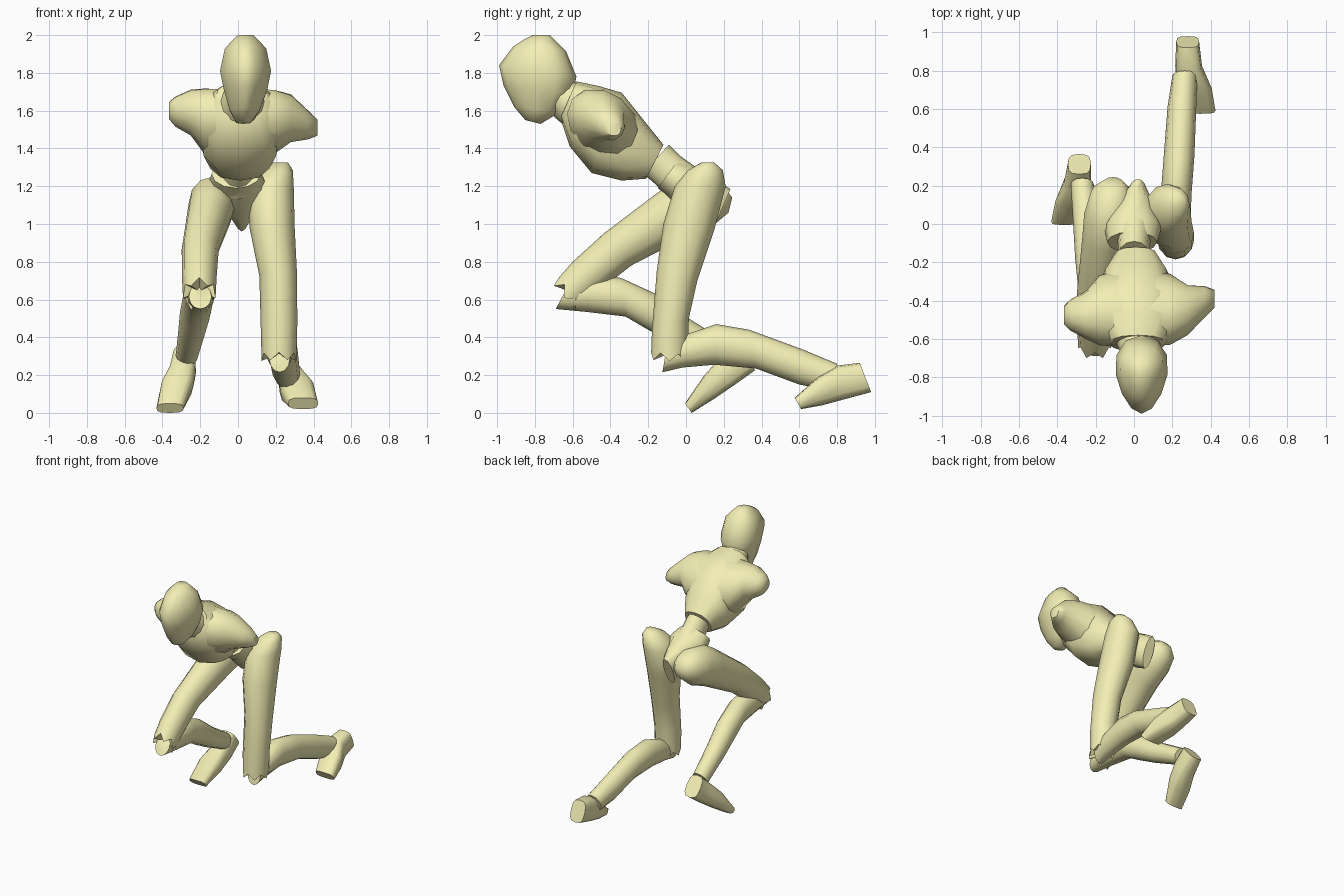
import bpy, bmesh, math
from mathutils import Vector

N = 12  # sides per cross-section


def loft(name, rings, taper=0.0, jag=0.0, box=1.0):
    """Skin a closed body over rings of (centre, side vector, up vector)."""
    bm = bmesh.new()
    axis = (rings[-1][0] - rings[-2][0]).normalized()
    loops = []
    for i, (c, a, b) in enumerate(rings):
        loop = []
        for k in range(N):
            t = 2 * math.pi * k / N
            s, u = [math.copysign(abs(v) ** box, v) for v in (math.sin(t), math.cos(t))]
            p = c + a * s * (1 - taper * u) + b * u
            if jag and i == len(rings) - 1:
                p += axis * (jag if k % 2 else -jag)
            loop.append(bm.verts.new(p))
        loops.append(loop)
    for l0, l1 in zip(loops, loops[1:]):
        for k in range(N):
            j = (k + 1) % N
            bm.faces.new((l0[k], l0[j], l1[j], l1[k]))
    bm.faces.new(loops[0])
    if jag:  # broken joint end with a recessed middle
        mid = bm.verts.new(rings[-1][0] - axis * jag)
        for k in range(N):
            bm.faces.new((loops[-1][k], loops[-1][(k + 1) % N], mid))
    else:
        bm.faces.new(loops[-1])
    bmesh.ops.recalc_face_normals(bm, faces=bm.faces)
    me = bpy.data.meshes.new(name)
    bm.to_mesh(me)
    bm.free()
    ob = bpy.data.objects.new(name, me)
    bpy.context.collection.objects.link(ob)
    me.materials.append(MAT)
    bpy.ops.object.select_all(action='DESELECT')
    ob.select_set(True)
    bpy.context.view_layer.objects.active = ob
    bpy.ops.object.shade_smooth_by_angle(angle=math.radians(58))
    return ob


def body(name, secs, **kw):
    """Sections: two side-view outline points, centre x, half width."""
    rings = []
    for y1, z1, y2, z2, x, w in secs:
        p, q = Vector((x, y1, z1)), Vector((x, y2, z2))
        rings.append(((p + q) / 2, Vector((w, 0, 0)), (p - q) / 2))
    return loft(name, rings, **kw)


def stub(name, secs):
    """Sections across x: x, y, z, radius along the spine, radius across it."""
    along, across = Vector((0, -.78, .62)), Vector((0, .62, .78))
    return loft(name, [(Vector((x, y, z)), along * r, across * s) for x, y, z, r, s in secs])


MAT = bpy.data.materials.new("straw")
MAT.diffuse_color = (0.90, 0.86, 0.46, 1)

# head and neck
body("head", [(-.81, 2.0, -.72, 2.0, .04, .04), (-.86, 1.975, -.68, 1.96, .04, .075),
              (-.915, 1.94, -.635, 1.915, .04, .11),
              (-.99, 1.84, -.58, 1.78, .04, .135), (-.965, 1.73, -.6, 1.69, .04, .115),
              (-.91, 1.62, -.67, 1.59, .035, .08), (-.85, 1.55, -.77, 1.53, .03, .04)], taper=.25)
body("neck", [(-.5, 1.72, -.62, 1.5, .02, .14), (-.59, 1.755, -.69, 1.56, .025, .11),
              (-.7, 1.79, -.76, 1.65, .035, .07)])

# chest with cut shoulders
body("chest", [(-.12, 1.42, -.21, 1.24, .01, .11), (-.2, 1.52, -.34, 1.23, .01, .175),
               (-.34, 1.695, -.5, 1.27, .01, .215), (-.46, 1.73, -.615, 1.41, .015, .22),
               (-.58, 1.755, -.665, 1.56, .02, .14)], box=.8)
stub("shoulder_left", [(.08, -.44, 1.53, .22, .17), (.19, -.445, 1.54, .2, .16),
                       (.28, -.45, 1.56, .135, .125), (.37, -.405, 1.525, .085, .075),
                       (.42, -.39, 1.51, .05, .04)])
stub("shoulder_right", [(-.06, -.44, 1.53, .22, .17), (-.18, -.45, 1.545, .195, .165),
                        (-.25, -.475, 1.59, .13, .12), (-.33, -.475, 1.595, .085, .08),
                        (-.365, -.475, 1.6, .05, .045)])

# waist and pelvis
body("waist", [(-.09, 1.42, -.23, 1.27, .0, .08), (-.03, 1.36, -.15, 1.2, .0, .085),
               (.04, 1.31, -.08, 1.13, .0, .1)])
body("pelvis", [(-.04, 1.34, -.15, 1.19, -.01, .13), (.04, 1.31, -.07, 1.13, -.005, .15),
                (.15, 1.24, .03, 1.02, .01, .1), (.235, 1.185, .14, .96, .02, .04)])

# kneeling leg
body("thigh_left", [(.08, 1.325, .15, 1.325, .225, .04), (.01, 1.285, .195, 1.285, .21, .08),
                    (-.06, 1.2, .21, 1.2, .175, .12),
                    (-.12, 1.0, .15, .97, .18, .12), (-.155, .75, .06, .7, .213, .1),
                    (-.18, .44, .015, .5, .217, .097), (-.185, .3, .01, .29, .217, .092)], jag=.02)
body("shin_left", [(-.125, .215, -.1, .36, .22, .055), (-.02, .24, .015, .42, .22, .075),
                   (.15, .255, .16, .47, .22, .08), (.37, .235, .335, .44, .235, .08),
                   (.6, .15, .62, .335, .25, .075), (.75, .12, .8, .26, .265, .065)])
body("foot_left", [(.92, .265, .98, .11, .28, .06), (.8, .25, .85, .075, .285, .07),
                   (.7, .19, .72, .04, .315, .09), (.575, .08, .61, .02, .345, .08)], box=.65)

# bent leg
body("thigh_right", [(.19, 1.21, .245, 1.14, -.11, .05), (.11, 1.25, .225, 1.06, -.12, .105),
                     (-.02, 1.25, .13, .98, -.135, .125),
                     (-.145, 1.17, .0, .93, -.15, .12), (-.435, .95, -.29, .78, -.2, .098),
                     (-.6, .8, -.47, .64, -.205, .092), (-.69, .7, -.57, .55, -.205, .086)], jag=.025)
body("shin_right", [(-.62, .68, -.69, .55, -.2, .06), (-.5, .735, -.53, .535, -.2, .08),
                    (-.345, .715, -.32, .51, -.21, .082), (-.16, .63, -.2, .44, -.225, .082),
                    (.03, .49, -.05, .36, -.245, .072), (.24, .36, .18, .25, -.27, .06)])
body("foot_right", [(.26, .36, .365, .225, -.285, .06), (.16, .27, .26, .15, -.295, .072),
                    (.09, .19, .15, .075, -.325, .085), (-.005, .05, .03, .0, -.36, .072)], box=.65)
